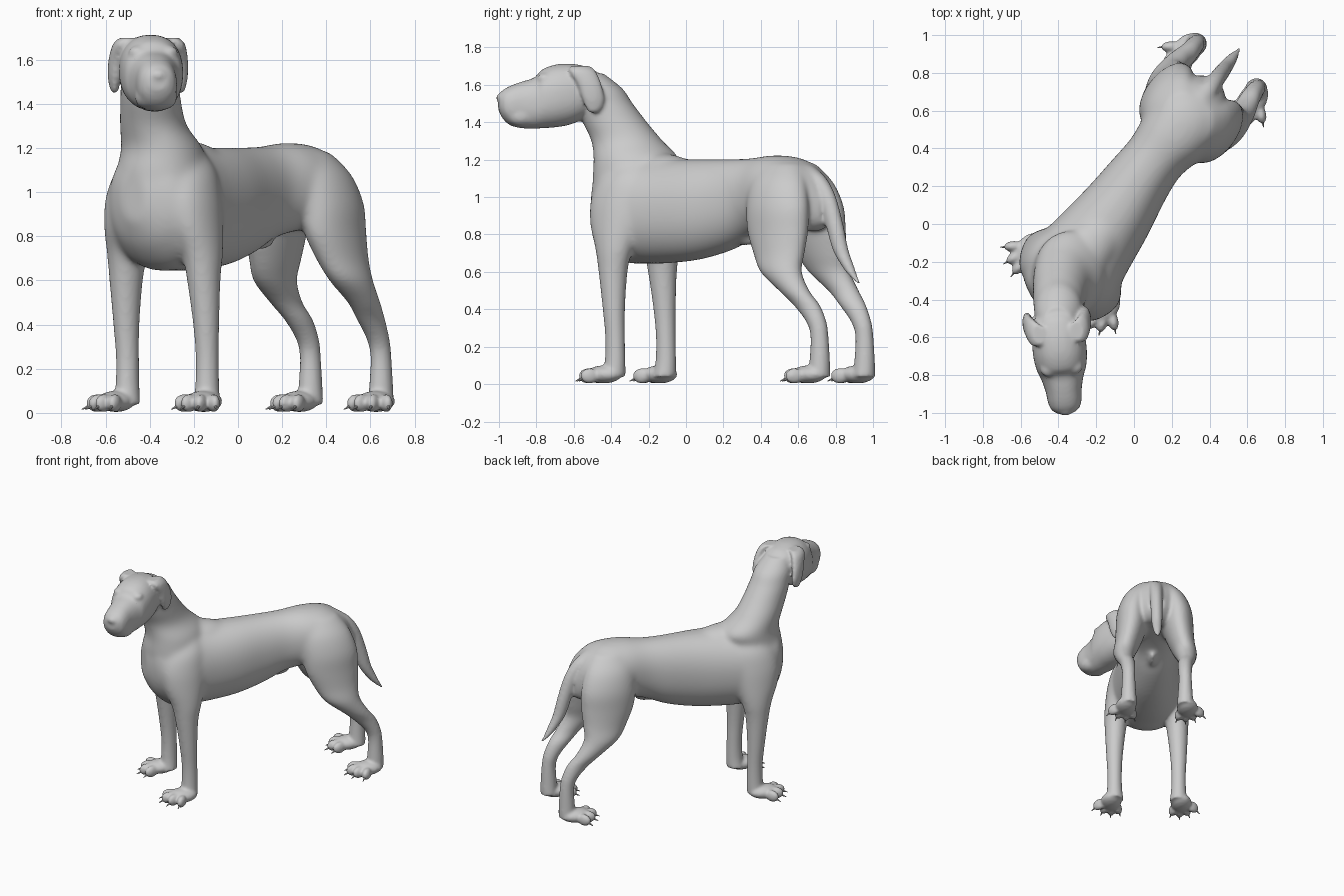
import bpy, bmesh, math
from mathutils import Vector, Matrix

if "Cube" in bpy.data.objects:
    bpy.data.objects.remove(bpy.data.objects["Cube"])

U = Vector((0.6, 0.8, 0))        # towards the tail
V = Vector((0.8, -0.6, 0))       # towards the animal's left
Z = Vector((0, 0, 1))
X, Y = Vector((1, 0, 0)), Vector((0, 1, 0))
M = Vector((-0.325, -0.25, 0))   # between the front feet
H = Vector((0.1, -1, 0)).normalized()   # head direction
HL = Vector((1, 0.1, 0)).normalized()   # head sideways
HO = Vector((-0.41, -0.5, 0))

body = bmesh.new()
claws = bmesh.new()
eyes = bmesh.new()


def smooth_rows(rows, n=4):
    """Catmull-Rom refinement of section rows."""
    out = []
    for i in range(len(rows) - 1):
        p = [rows[max(0, min(len(rows) - 1, i + k))] for k in (-1, 0, 1, 2)]
        for j in range(n):
            t = j / n
            out.append([0.5 * (2 * b + (c - a) * t + (2 * a - 5 * b + 4 * c - d) * t * t
                               + (3 * b - a - 3 * c + d) * t ** 3) for a, b, c, d in zip(*p)])
    return out + [list(rows[-1])]


def tube(rows, origin, main, ax1, ax2, power=2.0, n=40):
    """Rows: (position along main, centre1, radius1, centre2, radius2)."""
    rings = []
    for m, c1, r1, c2, r2 in smooth_rows(rows):
        ring = []
        for k in range(n):
            a = 2 * math.pi * k / n
            ca, sa = math.cos(a), math.sin(a)
            e1 = math.copysign(abs(ca) ** (2 / power), ca) * r1
            e2 = math.copysign(abs(sa) ** (2 / power), sa) * r2
            ring.append(body.verts.new(origin + main * m + ax1 * (c1 + e1) + ax2 * (c2 + e2)))
        rings.append(ring)
    faces = [body.faces.new(rings[0]), body.faces.new(rings[-1])]
    for a, b in zip(rings, rings[1:]):
        for k in range(n):
            j = (k + 1) % n
            faces.append(body.faces.new((a[k], a[j], b[j], b[k])))
    bmesh.ops.recalc_face_normals(body, faces=faces)


def frame(c, a1, a2, a3):
    m = Matrix((a1, a2, a3)).transposed().to_4x4()
    if m.determinant() < 0:
        m = Matrix((a1, -a2, a3)).transposed().to_4x4()
    m.translation = c
    return m


def blob(bm, c, a1, a2, a3, r):
    bmesh.ops.create_uvsphere(bm, u_segments=24, v_segments=16, radius=1,
                              matrix=frame(c, a1, a2, a3) @ Matrix.Diagonal((*r, 1)))


# torso: chest to rump, with withers and sheath
tube([(-.25, 0, .07, .98, .11), (-.19, 0, .18, .965, .215), (-.08, 0, .24, .93, .275),
      (.05, 0, .25, .93, .285), (.2, 0, .23, .925, .278), (.4, 0, .203, .935, .268),
      (.6, -.01, .176, .96, .243), (.75, -.01, .165, .995, .213), (.9, 0, .192, 1.02, .203),
      (1.05, 0, .2, 1.02, .19), (1.17, 0, .15, .98, .165), (1.25, 0, .06, .94, .09)],
     M, U, V, Z, 2.2)
blob(body, M + U * .12 + Z * 1.125, U, V, Z, (.26, .14, .11))
blob(body, M + U * .72 + Z * .775, U, V, Z, (.09, .028, .038))

# neck
tube([(.85, -.33, .17, -.3, .17), (1.0, -.335, .205, -.3, .195), (1.1, -.345, .203, -.29, .21),
      (1.2, -.345, .185, -.265, .23), (1.3, -.383, .153, -.315, .192), (1.4, -.395, .139, -.38, .172),
      (1.5, -.4, .13, -.437, .152), (1.58, -.4, .12, -.482, .142), (1.66, -.405, .085, -.54, .1)],
     Vector(), Z, X, Y)

# head and muzzle
tube([(-.05, 0, .07, 1.575, .07), (0, 0, .115, 1.57, .115), (.05, 0, .132, 1.56, .142),
      (.12, 0, .142, 1.55, .163), (.2, 0, .142, 1.54, .168), (.27, 0, .13, 1.525, .157),
      (.31, 0, .114, 1.502, .138), (.38, 0, .096, 1.492, .125), (.44, 0, .089, 1.488, .107),
      (.48, 0, .074, 1.495, .078), (.505, 0, .042, 1.505, .04)], HO, H, HL, Z, 2.3)
blob(body, HO + H * .485 + Z * 1.53, H, HL, Z, (.032, .042, .03))

# tail
tube([(1.17, 1.1, .05, 0, .05), (1.1, 1.18, .06, 0, .05), (1.0, 1.25, .055, 0, .045),
      (.85, 1.305, .05, 0, .042), (.72, 1.345, .044, 0, .038), (.63, 1.395, .034, 0, .03),
      (.58, 1.43, .022, 0, .022), (.535, 1.47, .008, 0, .008)], M, Z, U, V)

FRONT = [(.04, 0, .063, .226, .063), (.12, .008, .056, .226, .053), (.25, .008, .053, .226, .051),
         (.4, 0, .06, .226, .058), (.6, -.01, .079, .22, .073), (.72, -.01, .107, .212, .086),
         (.85, -.02, .148, .19, .1), (.98, -.02, .16, .17, .103), (1.1, 0, .14, .14, .095),
         (1.2, .03, .08, .08, .07)]
HIND = [(.04, 1.352, .06, .2, .06), (.12, 1.356, .056, .2, .053), (.25, 1.355, .049, .2, .046),
        (.33, 1.335, .056, .2, .048), (.42, 1.275, .077, .205, .054), (.5, 1.2, .09, .22, .062),
        (.6, 1.11, .124, .215, .08), (.7, 1.075, .157, .19, .092), (.82, 1.05, .188, .168, .107),
        (.95, 1.04, .192, .155, .112), (1.08, 1.02, .17, .118, .105), (1.18, 1.0, .12, .06, .08)]
EAR = [(1.7, .075, .055, .1, .035), (1.67, .065, .072, .13, .034), (1.6, .03, .064, .15, .03),
       (1.53, .012, .06, .155, .027), (1.48, .006, .046, .152, .022), (1.45, .01, .022, .15, .014)]
TOES = [(-.19, -.05), (-.215, .018), (-.185, .088), (-.125, .153)]


def paw(s0, t0, side):
    """Pad, four fanned toes and their claws."""
    def at(s, t, z):
        return M + U * (s0 + s) + V * side * (t0 + t) + Z * z
    blob(body, at(-.05, .022, .052), U, V, Z, (.105, .074, .048))
    for s, t in TOES:
        d = (at(s, t, 0) - at(0, .01, 0)).normalized()
        w = Z.cross(d)
        tip = at(s, t, .012)
        blob(body, tip - d * .065 + Z * .032, d, w, Z, (.052, .028, .042))
        ax = (d - Z * .45).normalized()
        bmesh.ops.create_cone(claws, cap_ends=True, segments=10, radius1=.013, radius2=.002, depth=.07,
                              matrix=frame(tip - ax * .03 + Z * .006, w, ax.cross(w), ax))


for side in (-1, 1):
    tube(FRONT, M, Z, U, V * side)
    tube(HIND, M, Z, U, V * side)
    paw(0, .226, side)
    paw(1.345, .195, side)
    # ears, brows, upper lips and eyes
    tube(EAR, HO, Z, H, HL * side)
    blob(body, HO + H * .262 + HL * side * .07 + Z * 1.632, H, HL, Z, (.042, .042, .032))
    blob(body, HO + H * .385 + HL * side * .048 + Z * 1.432, H, HL, Z, (.075, .048, .056))
    blob(eyes, HO + H * .303 + HL * side * .068 + Z * 1.602, H, HL, Z, (.012, .022, .011))


def finish(bm, name):
    me = bpy.data.meshes.new(name)
    bm.to_mesh(me)
    bm.free()
    ob = bpy.data.objects.new(name, me)
    bpy.context.collection.objects.link(ob)
    bpy.ops.object.select_all(action='DESELECT')
    ob.select_set(True)
    bpy.context.view_layer.objects.active = ob
    return ob


# fuse the body parts into one skin
skin = finish(body, "dog_body")
rm = skin.modifiers.new("fuse", 'REMESH')
rm.mode = 'VOXEL'
rm.voxel_size = 0.01
bpy.ops.object.modifier_apply(modifier="fuse")

# soften everything lightly, and the trunk joints strongly
trunk = skin.vertex_groups.new(name="trunk")
for v in skin.data.vertices:
    p = v.co - M
    w = min(1, max(0, (v.co.z - .6) / .15))
    w *= min(1, max(0, (1.45 - v.co.z) / .15))
    w *= min(1, max(0, (1.22 - p.dot(U)) / .1))
    if w > 0:
        trunk.add([v.index], w, 'REPLACE')
for name, group, count in (("soften", "", 6), ("blend", "trunk", 45)):
    sm = skin.modifiers.new(name, 'SMOOTH')
    sm.factor = 0.5
    sm.iterations = count
    sm.vertex_group = group
    bpy.ops.object.modifier_apply(modifier=name)
bpy.ops.object.shade_smooth()

for bm, name in ((claws, "claws"), (eyes, "eyes")):
    finish(bm, name)
    bpy.ops.object.shade_smooth_by_angle()
